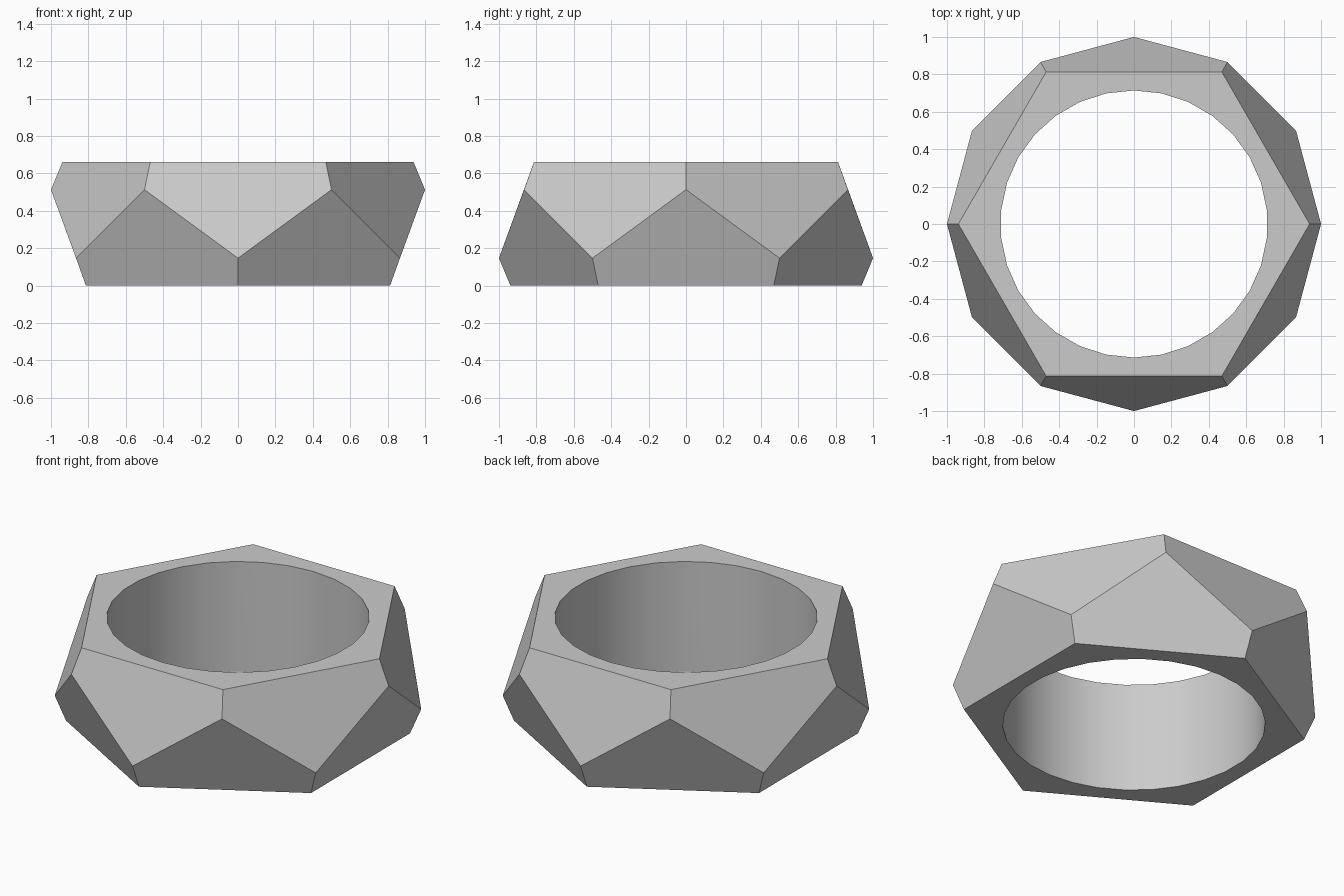
import bpy
import bmesh
from math import radians, cos, sin
from mathutils import Vector

HEIGHT = 0.66
UPPER_Z = 0.513           # widest corners below the top hexagon
LOWER_Z = HEIGHT - UPPER_Z
CAP_RADIUS = 0.939
BORE_RADIUS = 0.714
BORE_SIDES = 30

default = bpy.data.objects.get("Cube")
if default:
    bpy.data.objects.remove(default, do_unlink=True)

# Material
grey = bpy.data.materials.new("light_grey")
grey.use_nodes = True
colour = (0.6, 0.6, 0.6, 1)
grey.diffuse_color = colour
grey.node_tree.nodes["Principled BSDF"].inputs["Base Color"].default_value = colour


def ring(bm, count, radius, z, start):
    """Add evenly spaced vertices around the z axis."""
    angles = [radians(start + i * 360 / count) for i in range(count)]
    return [bm.verts.new((radius * cos(a), radius * sin(a), z)) for a in angles]


def finish(bm, name):
    bmesh.ops.recalc_face_normals(bm, faces=bm.faces)
    mesh = bpy.data.meshes.new(name)
    bm.to_mesh(mesh)
    bm.free()
    mesh.materials.append(grey)
    obj = bpy.data.objects.new(name, mesh)
    bpy.context.collection.objects.link(obj)
    return obj


# Faceted body: two hexagon caps, turned half a step, joined by pentagons
bm = bmesh.new()
top = ring(bm, 6, CAP_RADIUS, HEIGHT, 0)
upper = ring(bm, 6, 1, UPPER_Z, 0)
lower = ring(bm, 6, 1, LOWER_Z, 30)
bottom = ring(bm, 6, CAP_RADIUS, 0, 30)
bm.faces.new(top)
bm.faces.new(bottom)
for i in range(6):
    j = (i + 1) % 6
    bm.faces.new((top[i], upper[i], lower[i], upper[j], top[j]))
    bm.faces.new((bottom[i], lower[i], upper[j], lower[j], bottom[j]))
body = finish(bm, "faceted_ring")

# Round bore cutter
bm = bmesh.new()
low = ring(bm, BORE_SIDES, BORE_RADIUS, -0.2, 90)
high = ring(bm, BORE_SIDES, BORE_RADIUS, HEIGHT + 0.2, 90)
bm.faces.new(low)
bm.faces.new(high)
for i in range(BORE_SIDES):
    j = (i + 1) % BORE_SIDES
    bm.faces.new((low[i], low[j], high[j], high[i]))
cutter = finish(bm, "bore_cutter")
cutter.hide_render = True

# Cut the bore, then smooth only its wall
cut = body.modifiers.new("bore", "BOOLEAN")
cut.operation = "DIFFERENCE"
cut.solver = "EXACT"
cut.object = cutter
bpy.ops.object.select_all(action="DESELECT")
body.select_set(True)
bpy.context.view_layer.objects.active = body
bpy.ops.object.modifier_apply(modifier=cut.name)
bpy.data.objects.remove(cutter, do_unlink=True)
bpy.ops.object.shade_smooth_by_angle(angle=radians(25))
